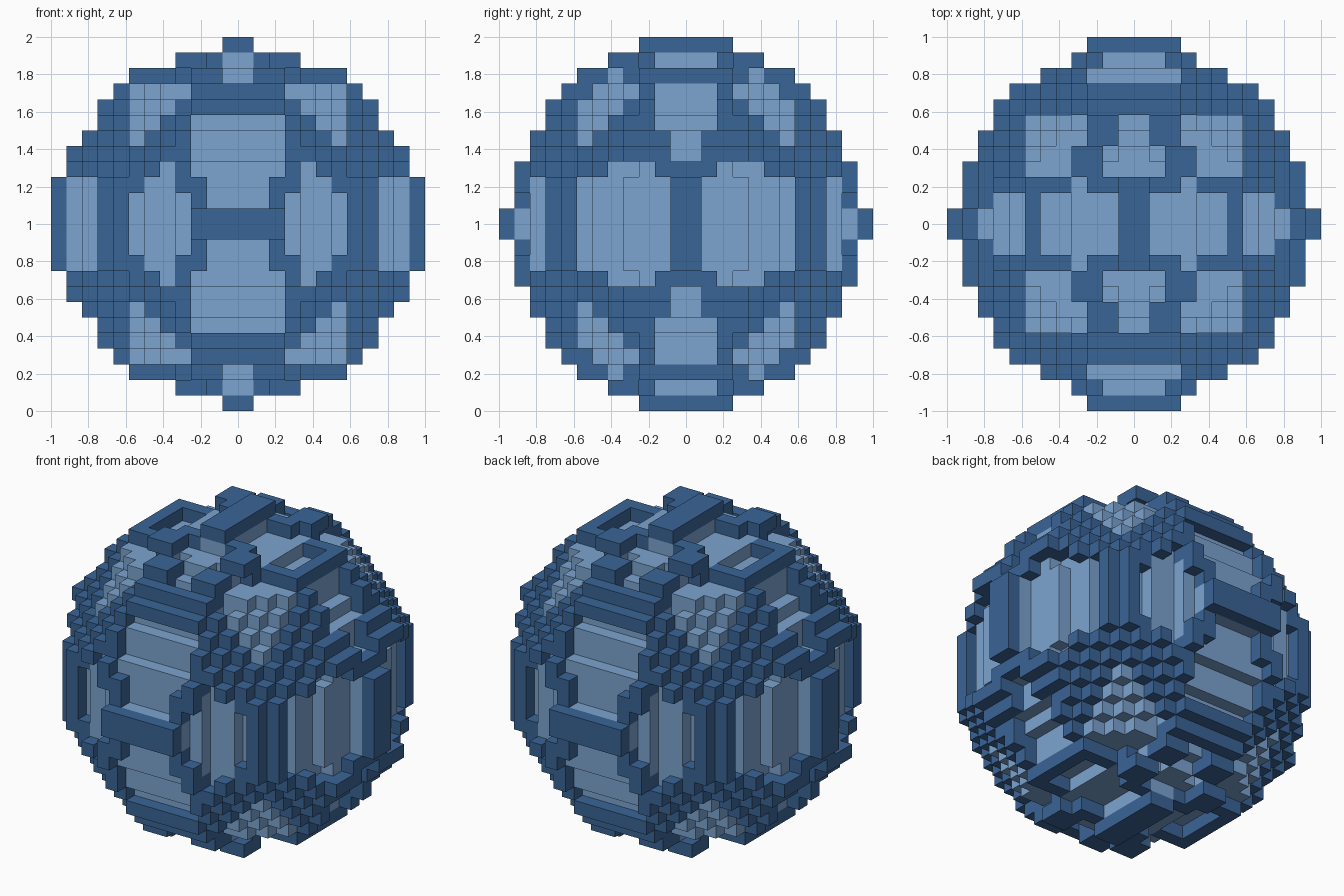
import bpy
import bmesh
from mathutils import Vector

HALF = 12             # blocks from the centre to the outside
BLOCK = 1.0 / HALF    # size of one block
OUTER = 12.0          # radius of the raised frame
BED = 11.0            # radius of the light bed under the frame
FLOOR = 10.5          # radius of the sunken panel floors
CORNER = 17           # largest index sum, which cuts the eight corners flat

cube = bpy.data.objects.get("Cube")
if cube:
    bpy.data.objects.remove(cube, do_unlink=True)


def make_material(name, colour):
    mat = bpy.data.materials.new(name)
    mat.use_nodes = True
    mat.diffuse_color = (*colour, 1)
    bsdf = mat.node_tree.nodes["Principled BSDF"]
    bsdf.inputs["Base Color"].default_value = (*colour, 1)
    bsdf.inputs["Roughness"].default_value = 0.8
    return mat


frame_blue = make_material("frame dark blue", (0.042, 0.128, 0.305))
panel_blue = make_material("panel light blue", (0.20, 0.37, 0.63))


class Side:
    """Layout of a quarter of one side: row widths and panel rectangles (u0, u1, v0, v1)."""

    def __init__(self, widths, panels):
        self.widths = widths
        self.panels = panels

    def outside(self, u, v):
        return u >= self.widths[v]

    def panel(self, u, v):
        return any(a <= u < b and c <= v < d for a, b, c, d in self.panels)


# Front and back: u is x, v is z
front = Side(
    [12, 12, 12, 11, 11, 10, 9, 9, 8, 7, 4, 1],
    [(0, 2, 1, 3), (0, 3, 3, 7),                                # hexagon
     (3, 7, 0, 2), (4, 6, 2, 3), (4, 5, 3, 4),                  # pentagon
     (9, 11, 0, 3), (0, 1, 9, 11),                              # rim panels
     (3, 7, 8, 9), (4, 7, 7, 8), (5, 7, 6, 7), (6, 7, 5, 6)])   # corner

# Left and right: u is y, v is z
flank = Side(
    [12, 11, 11, 11, 10, 10, 9, 9, 8, 7, 5, 3],
    [(1, 7, 0, 3), (2, 5, 3, 4),
     (0, 1, 4, 6), (0, 2, 6, 9),
     (9, 10, 0, 3), (10, 11, 0, 1), (0, 2, 10, 11),
     (4, 5, 9, 10), (3, 6, 8, 9), (4, 7, 7, 8), (5, 7, 6, 7), (6, 7, 5, 6)])

# Top and bottom: u is x, v is y
crown = Side(
    [12, 11, 11, 11, 10, 10, 9, 9, 8, 6, 4, 3],
    [(1, 6, 0, 2), (3, 4, 2, 3),
     (0, 2, 3, 5), (0, 1, 5, 7),
     (7, 9, 0, 2), (9, 10, 0, 1), (0, 3, 9, 10), (0, 2, 10, 11),
     (3, 7, 5, 7), (4, 7, 3, 5)])

# Each axis: the side facing along it and the two axes that side is laid out on
SIDES = {0: (flank, 1, 2), 1: (front, 0, 2), 2: (crown, 0, 1)}


def radius(cell):
    return Vector([c + 0.5 for c in cell]).length


def is_outside(cell):
    return any(side.outside(cell[u], cell[v]) for side, u, v in SIDES.values())


def panel_flags(cell):
    """Whether the block lies behind a panel, for each axis."""
    return [side.panel(cell[u], cell[v]) for side, u, v in SIDES.values()]


def is_solid(cell):
    r = radius(cell)
    if r >= OUTER or sum(cell) > CORNER or is_outside(cell):
        return False
    flags = panel_flags(cell)
    if r < FLOOR or all(flags):
        return True
    if r < BED:
        return not flags[cell.index(max(cell))]
    return not any(flags)


# Blocks of one eighth of the ball
span = range(HALF)
solid = {(i, j, k) for i in span for j in span for k in span if is_solid((i, j, k))}


def step(cell, axis, amount):
    moved = list(cell)
    moved[axis] += amount
    return tuple(moved)


def face_material(cell, axis, direction):
    flags = panel_flags(cell)
    covered = any(step(cell, axis, n) in solid for n in range(1, HALF - cell[axis]))
    if direction > 0 and not covered:
        return int(flags[axis])
    return int(all(flags) or (radius(cell) < BED and any(flags)))


# Exposed block faces
bm = bmesh.new()
corners = {}


def corner(point):
    if point not in corners:
        corners[point] = bm.verts.new(Vector(point) * BLOCK)
    return corners[point]


for cell in sorted(solid):
    for axis in range(3):
        for direction in (1, -1):
            neighbour = step(cell, axis, direction)
            if neighbour in solid or neighbour[axis] < 0:
                continue
            u, v = (axis + 1) % 3, (axis + 2) % 3
            base = step(cell, axis, 1) if direction > 0 else cell
            loop = [base, step(base, u, 1), step(step(base, u, 1), v, 1), step(base, v, 1)]
            face = bm.faces.new([corner(p) for p in loop[::direction]])
            face.material_index = face_material(cell, axis, direction)

mesh = bpy.data.meshes.new("panelled_ball")
bm.to_mesh(mesh)
bm.free()
mesh.materials.append(frame_blue)
mesh.materials.append(panel_blue)

ball = bpy.data.objects.new("panelled_ball", mesh)
ball.location = (0, 0, 1)
bpy.context.collection.objects.link(ball)

# Mirror the eighth into the whole ball
mirror = ball.modifiers.new("mirror", "MIRROR")
mirror.use_axis = (True, True, True)
mirror.merge_threshold = BLOCK / 100
